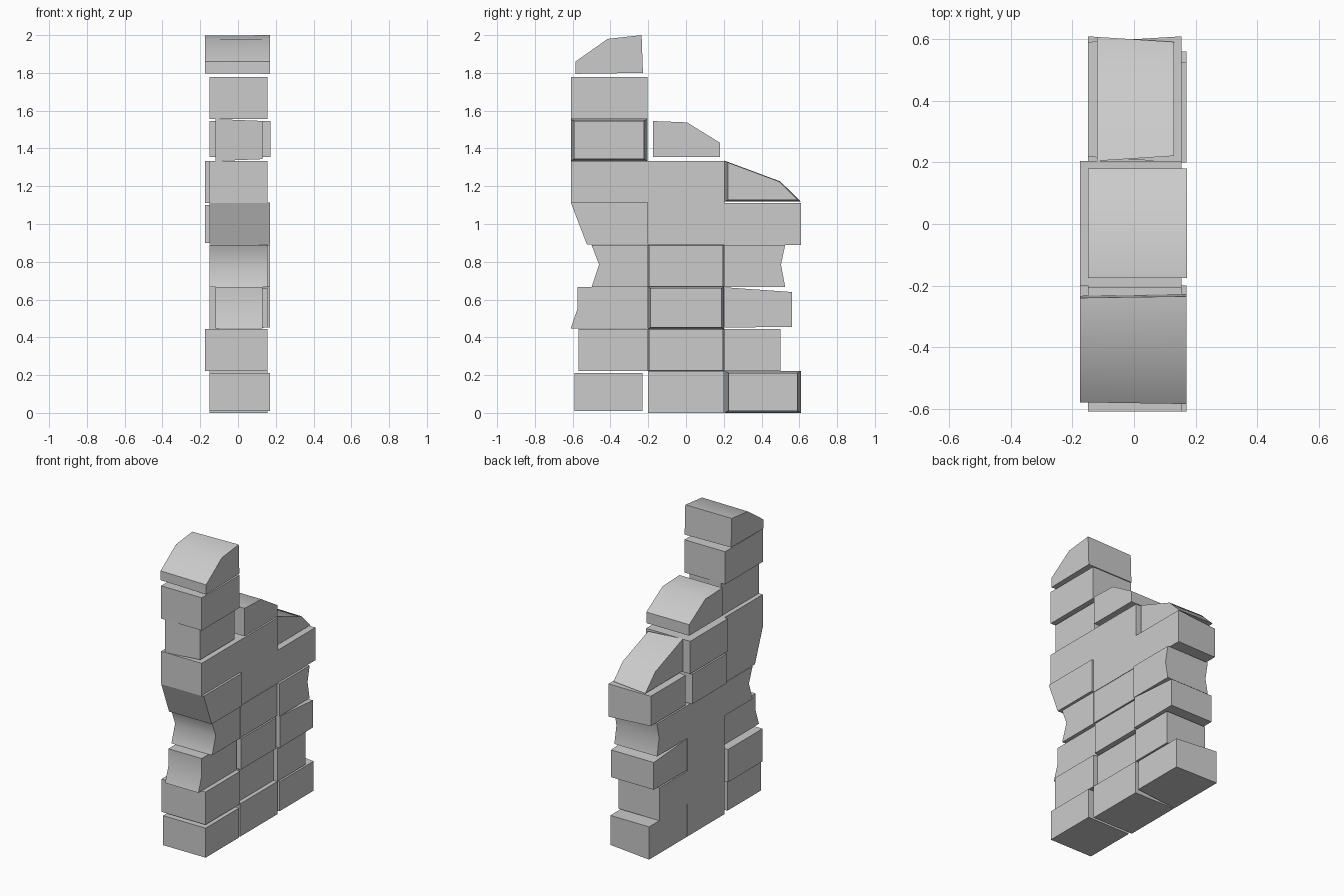
import bpy, math

if "Cube" in bpy.data.objects:
    bpy.data.objects.remove(bpy.data.objects["Cube"])

ROW = 2 / 9  # height of one course


def brick(name, profile, x0=-0.15, x1=0.155, s0=1.0, s1=1.0):
    """Prism along x from a (y, z) outline; s0/s1 shrink the left/right end."""
    ys, zs = zip(*profile)
    cy, cz = (min(ys) + max(ys)) / 2, (min(zs) + max(zs)) / 2
    n = len(profile)
    verts = [(x, cy + (y - cy) * s, cz + (z - cz) * s)
             for x, s in ((x0, s0), (x1, s1)) for y, z in profile]
    faces = [tuple(reversed(range(n))), tuple(range(n, 2 * n))]
    faces += [(i, (i + 1) % n, n + (i + 1) % n, n + i) for i in range(n)]
    mesh = bpy.data.meshes.new(name)
    mesh.from_pydata(verts, [], faces)
    mesh.update()
    ob = bpy.data.objects.new(name, mesh)
    bpy.context.collection.objects.link(ob)
    bpy.ops.object.select_all(action='DESELECT')
    ob.select_set(True)
    bpy.context.view_layer.objects.active = ob
    bpy.ops.object.shade_smooth_by_angle(angle=math.radians(45))
    return ob


def box(name, row, y0, y1, x0=-0.15, x1=0.155, s0=1.0, s1=1.0, gap=0.0):
    """Rectangular brick sitting in a numbered course."""
    a, b = row * ROW + gap, (row + 1) * ROW - gap
    return brick(name, [(y0, a), (y1, a), (y1, b), (y0, b)], x0, x1, s0, s1)


# Front column, bottom to top
box("front_brick_0", 0, -0.59, -0.23, -0.15, 0.17, gap=0.011)
box("front_brick_1", 1, -0.57, -0.20, -0.175, 0.155)
brick("front_brick_2_flared", [(-0.61, 0.448), (-0.2, 0.448), (-0.2, 0.667),
                               (-0.575, 0.667), (-0.575, 0.55)], -0.12, 0.13)
brick("front_brick_3_notched", [(-0.5, 0.667), (-0.2, 0.667), (-0.2, 0.889),
                                (-0.5, 0.889), (-0.46, 0.785)])
brick("front_brick_4_slanted", [(-0.525, 0.892), (-0.2, 0.892), (-0.2, 1.114),
                                (-0.61, 1.114)], -0.15, 0.17)
box("front_brick_5", 5, -0.61, -0.2)
box("front_brick_6_tapered", 6, -0.61, -0.205, -0.12, 0.13, s1=0.91)
box("front_brick_7", 7, -0.61, -0.205)
brick("front_brick_8_broken", [(-0.585, 1.795), (-0.228, 1.8), (-0.235, 2.0),
                               (-0.415, 1.98), (-0.585, 1.86)],
      -0.175, 0.17, s0=0.97)

# Middle column
box("middle_brick_0", 0, -0.2, 0.2)
box("middle_brick_1", 1, -0.2, 0.2, -0.15, 0.13, s1=0.975)
box("middle_brick_2_tapered", 2, -0.2, 0.2, -0.15, 0.155, s1=0.94)
box("middle_brick_3", 3, -0.2, 0.2, -0.15, 0.155, s1=0.975)
box("middle_brick_4_tapered", 4, -0.2, 0.2, -0.175, 0.155, s0=0.91)
box("middle_brick_5", 5, -0.2, 0.205, -0.175, 0.155)
brick("middle_brick_6_broken", [(-0.175, 1.355), (0.18, 1.355), (0.18, 1.43),
                                (0.005, 1.538), (-0.175, 1.545)], -0.15, 0.172)

# Back column
box("back_brick_0_tapered", 0, 0.205, 0.61, -0.15, 0.155, s1=0.9)
box("back_brick_1", 1, 0.2, 0.5, -0.15, 0.155)
brick("back_brick_2_chipped", [(0.205, 0.452), (0.56, 0.455), (0.56, 0.64),
                               (0.205, 0.665)], -0.15, 0.17)
brick("back_brick_3_notched", [(0.2, 0.667), (0.525, 0.667), (0.503, 0.785),
                               (0.525, 0.889), (0.2, 0.889)], -0.15, 0.17)
box("back_brick_4_tapered", 4, 0.2, 0.61, s0=0.91)
brick("back_brick_5_broken", [(0.205, 1.118), (0.608, 1.118), (0.5, 1.225),
                              (0.205, 1.335)], -0.12, 0.13, s1=0.92)
